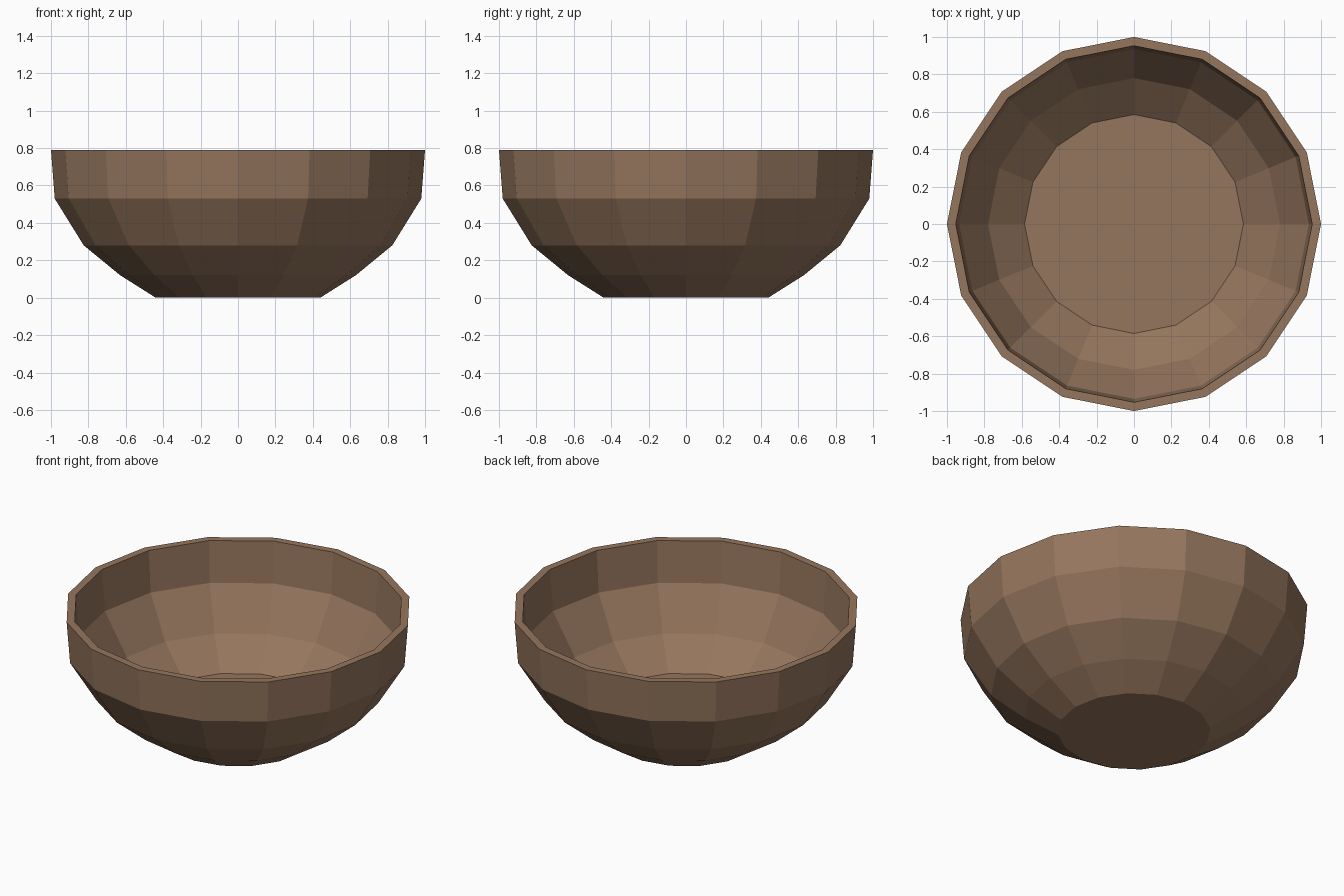
import bpy
import bmesh
from math import cos, sin, tau

cube = bpy.data.objects.get("Cube")
if cube:
    bpy.data.objects.remove(cube, do_unlink=True)

SIDES = 16

# Wood colour
wood = bpy.data.materials.new("warm_brown_wood")
colour = (0.30, 0.18, 0.11, 1.0)
wood.diffuse_color = colour
wood.use_nodes = True
wood.node_tree.nodes["Principled BSDF"].inputs["Base Color"].default_value = colour

# Cross-section (radius, height): outer wall upward, over the rim, down the inside
profile = [(0.44, 0.0), (0.63, 0.12), (0.825, 0.28), (0.98, 0.53), (1.0, 0.79),
           (0.953, 0.79), (0.935, 0.53), (0.78, 0.28), (0.585, 0.115)]


def make_ring(bm, radius, height):
    return [bm.verts.new((radius * cos(tau * i / SIDES), radius * sin(tau * i / SIDES), height))
            for i in range(SIDES)]


# Bowl: faceted turned shell with a flat foot and a flat inner floor
bm = bmesh.new()
rings = [make_ring(bm, r, z) for r, z in profile]
for low, high in zip(rings, rings[1:]):
    for i in range(SIDES):
        j = (i + 1) % SIDES
        bm.faces.new((low[i], low[j], high[j], high[i]))
bm.faces.new(rings[0][::-1])
bm.faces.new(rings[-1])
bmesh.ops.recalc_face_normals(bm, faces=bm.faces)

mesh = bpy.data.meshes.new("bowl")
bm.to_mesh(mesh)
bm.free()
mesh.materials.append(wood)
bowl = bpy.data.objects.new("bowl", mesh)
bpy.context.collection.objects.link(bowl)
